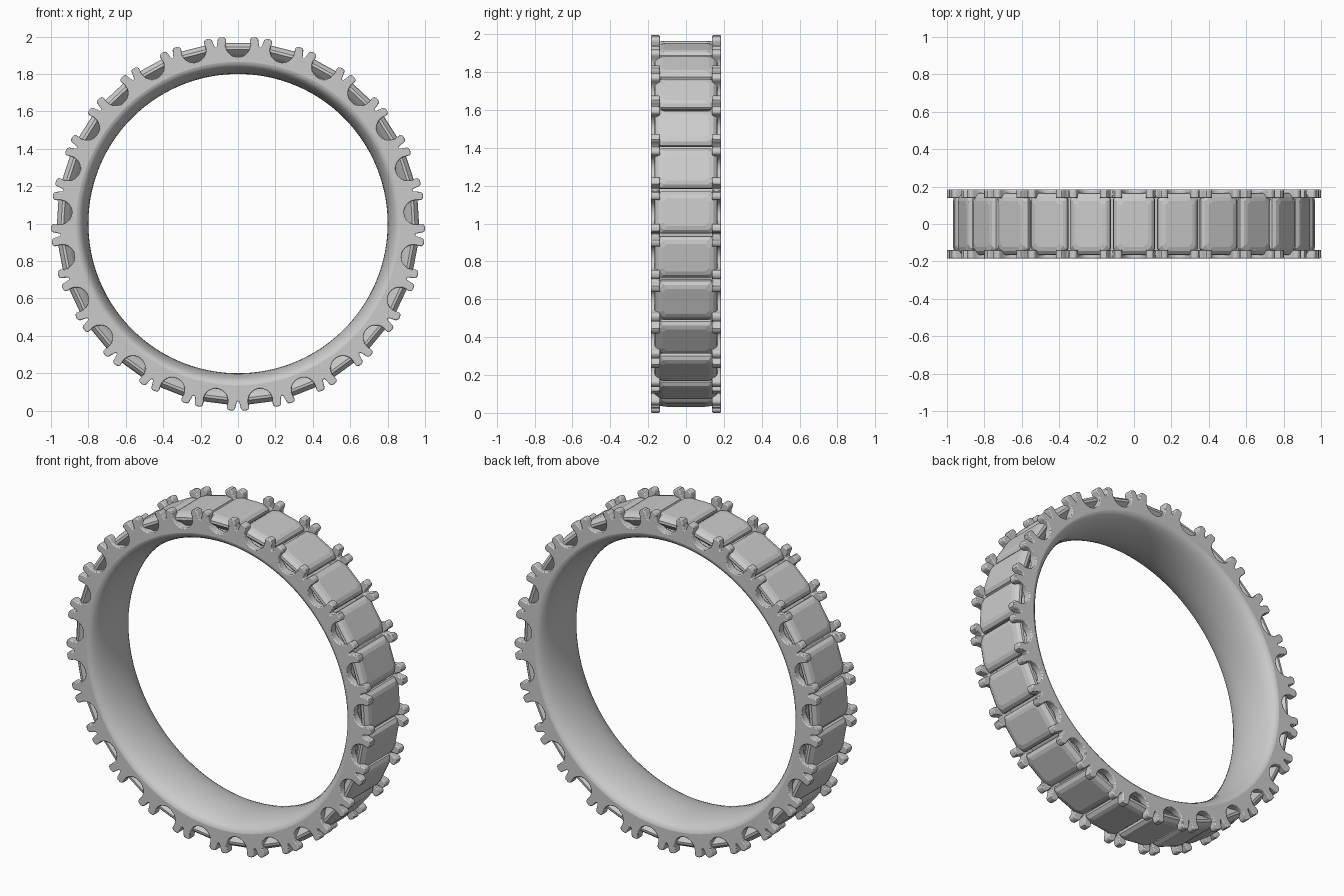
import bpy, bmesh
from math import sin, cos, pi, radians, sqrt

if "Cube" in bpy.data.objects:
    bpy.data.objects.remove(bpy.data.objects["Cube"])

N = 25                      # stones around the ring
STEP = 2 * pi / N
W = 0.185                   # half width of the band
R_IN, R_SIDE = 0.80, 0.865  # bore radius at the middle and at the rim
ARC = 8                     # segments per stone


def place(x, r, y, a):
    """Local tangent x / radius r, turned by angle a from the top."""
    return (x * cos(a) + r * sin(a), y, 1 - x * sin(a) + r * cos(a))


def finish(name, bm, angle=None):
    bmesh.ops.remove_doubles(bm, verts=bm.verts, dist=1e-5)
    bmesh.ops.recalc_face_normals(bm, faces=bm.faces)
    me = bpy.data.meshes.new(name)
    bm.to_mesh(me)
    bm.free()
    ob = bpy.data.objects.new(name, me)
    bpy.context.collection.objects.link(ob)
    if angle:
        bpy.ops.object.select_all(action='DESELECT')
        ob.select_set(True)
        bpy.context.view_layer.objects.active = ob
        bpy.ops.object.shade_smooth_by_angle(angle=radians(angle))
    return ob


# Band: rounded comfort bore with a floor under the stones
def make_band():
    prof = []
    for i in range(17):
        t = -pi / 2 + pi * i / 16
        prof.append((R_SIDE - (R_SIDE - R_IN) * cos(t), W * sin(t)))
    prof += [(0.868, 0.16), (0.882, 0.15), (0.882, -0.15), (0.868, -0.16)]
    bm = bmesh.new()
    segs = N * ARC
    rings = [[bm.verts.new(place(0, r, y, 2 * pi * k / segs)) for r, y in prof]
             for k in range(segs)]
    n = len(prof)
    for k in range(segs):
        a, b = rings[k], rings[(k + 1) % segs]
        for i in range(n):
            j = (i + 1) % n
            bm.faces.new((a[i], a[j], b[j], b[i]))
    finish("band", bm, 35)


# Scalloped side wall with a split pair of prongs between stones
def wall_outline():
    h = STEP / 2
    half = [(0, 0.948), (0.006, 0.953), (0.013, 0.978), (0.016, 0.990),
            (0.023, 0.998), (0.034, 0.9995), (0.046, 0.998), (0.056, 0.993),
            (0.060, 0.984), (0.058, 0.970)]
    for i in range(9):
        t = pi / 2 * (1 - i / 8)
        x, r = -0.066 * sin(t), 0.956 - 0.066 * cos(t)
        half.append((x * cos(h) + r * sin(h), -x * sin(h) + r * cos(h)))
    return [(-x, r) for x, r in reversed(half[1:])] + half


def make_wall(name, side):
    outer = wall_outline()
    inner = []
    for i in range(ARC + 1):
        a = STEP / 2 - STEP * i / ARC
        inner.append((R_SIDE * sin(a), R_SIDE * cos(a)))
    bm = bmesh.new()
    for k in range(N):
        a = STEP * (k + 0.5)
        loops = [[bm.verts.new(place(x, r, side * y, a)) for x, r in outer + inner]
                 for y in (W, 0.138)]
        bm.faces.new(loops[0])
        bm.faces.new(loops[1][::-1])
        for i in range(len(outer) - 1):
            bm.faces.new((loops[0][i], loops[0][i + 1], loops[1][i + 1], loops[1][i]))
    ob = finish(name, bm, 40)
    bev = ob.modifiers.new("soft_edges", 'BEVEL')
    bev.width = 0.005
    bev.segments = 2
    bev.limit_method = 'ANGLE'
    bev.angle_limit = radians(60)


# Stones: step-cut rectangles with clipped corners
def make_stones():
    levels = [(0.966, 0.074, 0.122, 0.020), (0.960, 0.094, 0.145, 0.026),
              (0.944, 0.110, 0.164, 0.032), (0.930, 0.111, 0.166, 0.032),
              (0.905, 0.094, 0.140, 0.028), (0.872, 0.055, 0.095, 0.020)]
    bm = bmesh.new()
    for k in range(N):
        rings = []
        for r, hx, hy, c in levels:
            pts = [(hx, hy - c), (hx - c, hy), (c - hx, hy), (-hx, hy - c),
                   (-hx, c - hy), (c - hx, -hy), (hx - c, -hy), (hx, c - hy)]
            rings.append([bm.verts.new(place(x, r, y, STEP * k)) for x, y in pts])
        bm.faces.new(rings[0])
        bm.faces.new(rings[-1][::-1])
        for a, b in zip(rings, rings[1:]):
            for i in range(8):
                j = (i + 1) % 8
                bm.faces.new((a[i], a[j], b[j], b[i]))
    finish("stones", bm)


make_band()
make_wall("front_prong_wall", -1)
make_wall("back_prong_wall", 1)
make_stones()
